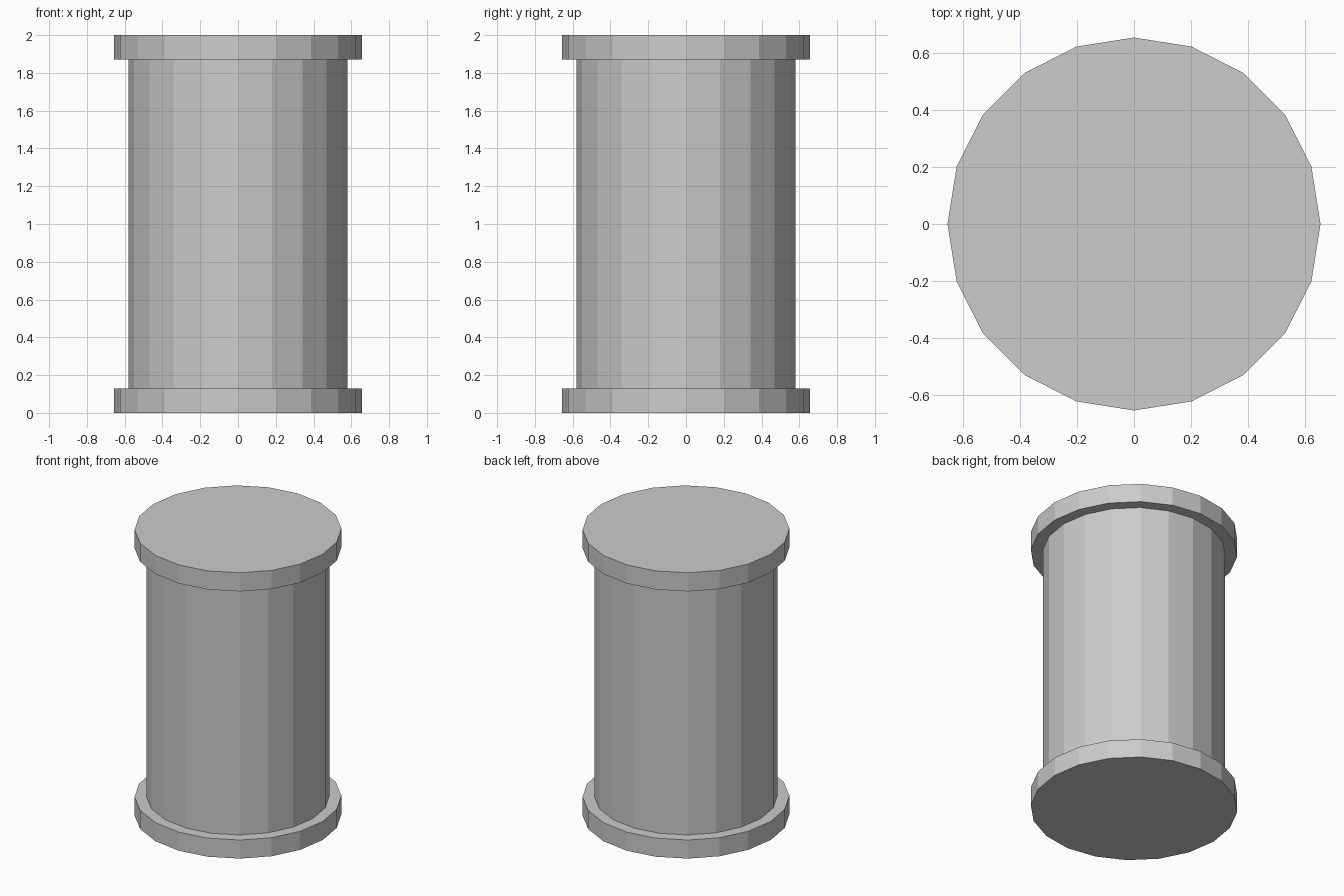
import bpy

if "Cube" in bpy.data.objects:
    bpy.data.objects.remove(bpy.data.objects["Cube"])

SIDES = 20
HEIGHT = 2.0
RIM_HEIGHT = 0.13
RIM_RADIUS = 0.656
BODY_RADIUS = 0.58


def drum(name, radius, z0, z1, ends='NGON'):
    """Flat-shaded 20-sided cylinder between two heights."""
    bpy.ops.mesh.primitive_cylinder_add(
        vertices=SIDES, radius=radius, depth=z1 - z0,
        end_fill_type=ends, location=(0, 0, (z0 + z1) / 2))
    bpy.context.object.name = name


# Central body, open where it meets the rims
drum("body", BODY_RADIUS, RIM_HEIGHT, HEIGHT - RIM_HEIGHT, ends='NOTHING')

# Wider rims at both ends
for name, z in (("bottom_rim", 0.0), ("top_rim", HEIGHT - RIM_HEIGHT)):
    drum(name, RIM_RADIUS, z, z + RIM_HEIGHT)
